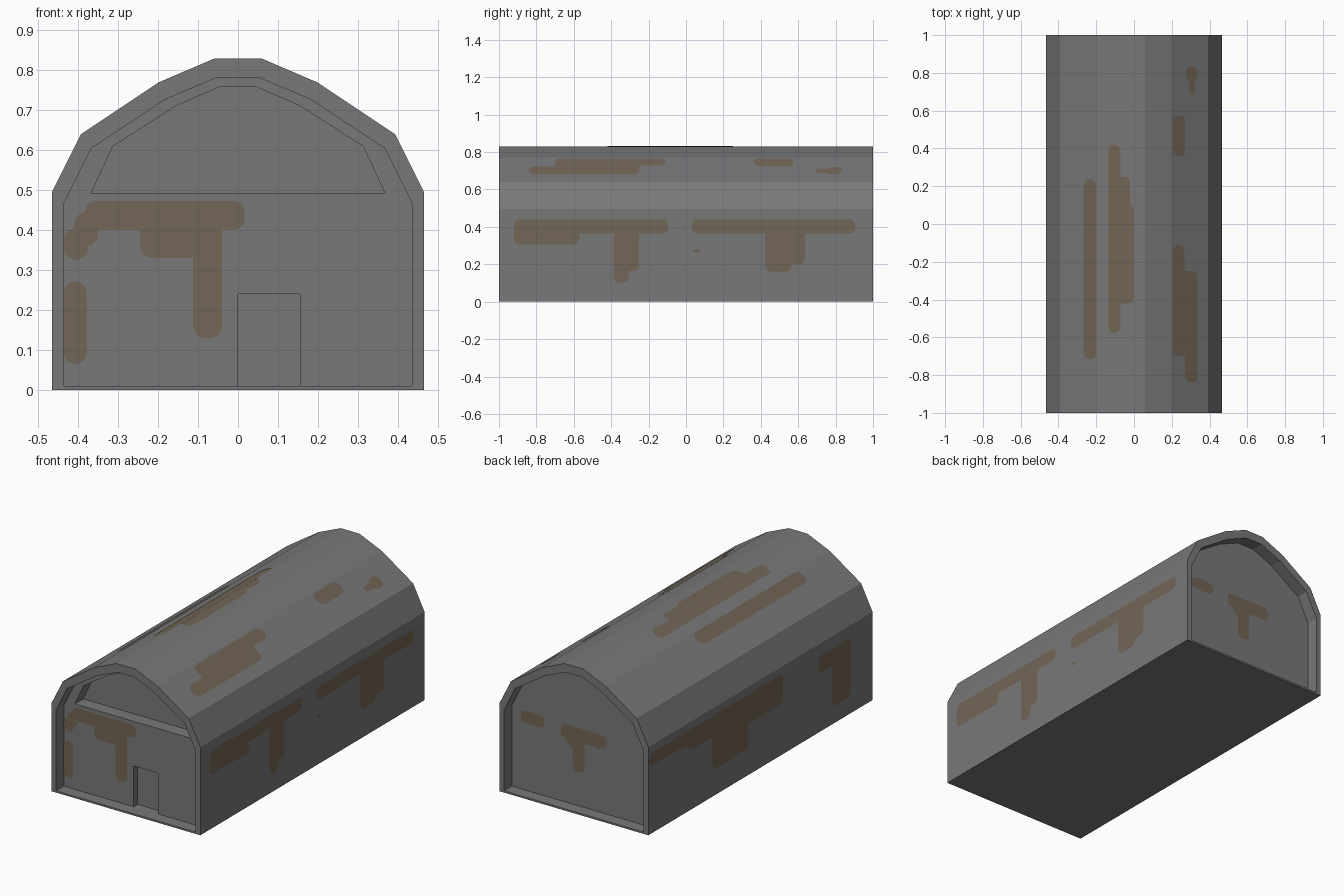
import bpy, bmesh, math
from mathutils import Vector

if "Cube" in bpy.data.objects:
    bpy.data.objects.remove(bpy.data.objects["Cube"])


def material(name, rgb):
    m = bpy.data.materials.new(name)
    m.diffuse_color = (*rgb, 1)
    m.use_nodes = True
    m.node_tree.nodes["Principled BSDF"].inputs["Base Color"].default_value = m.diffuse_color
    return m


GREY = material("grey_metal", (0.19, 0.19, 0.195))
RUST = material("brown_rust", (0.17, 0.132, 0.092))


def finish(bm, name, mat):
    mesh = bpy.data.meshes.new(name)
    bm.to_mesh(mesh)
    bm.free()
    mesh.materials.append(mat)
    ob = bpy.data.objects.new(name, mesh)
    bpy.context.collection.objects.link(ob)
    return ob


def mirrored(half):
    return half + [(-x, z) for x, z in reversed(half)]


# Profiles (x, z): half outlines mirrored, floor split where the door stands
DOOR_L, DOOR_R, DOOR_TOP = 0.0, 0.155, 0.24
DEPTH = 0.07
roof_half = [(.465, .497), (.393, .64), (.198, .77), (.058, .83)]
outer = mirrored([(.465, 0)] + roof_half) + [(DOOR_L, 0), (DOOR_R, 0)]
inner = mirrored([(.436, .01), (.436, .466), (.367, .605), (.182, .727), (.052, .782)])
inner += [(DOOR_L, .01), (DOOR_R, .01)]
window = mirrored([(.368, .492), (.313, .61), (.155, .711), (.047, .758)])
door = [(DOOR_L, .01), (DOOR_R, .01), (DOOR_R, DOOR_TOP), (DOOR_L, DOOR_TOP)]

# Hangar body: shell with end recesses, gable panel and doorway
bm = bmesh.new()


def ring(pts, y):
    return [bm.verts.new((x, y, z)) for x, z in pts]


def bridge(a, b):
    n = len(a)
    for i in range(n):
        j = (i + 1) % n
        bm.faces.new((a[i], a[j], b[j], b[i]))


def edge(a, b):
    return bm.edges.get((a, b)) or bm.edges.new((a, b))


ends = []
for s in (-1, 1):
    o, rim, wall = ring(outer, s), ring(inner, s), ring(inner, s * (1 - DEPTH))
    bridge(o, rim)
    bridge(rim, wall)
    ends.append((o, wall))
bridge(ends[0][0], ends[1][0])
bm.faces.new(ends[1][1])

front = ends[0][1]
fy = -1 + DEPTH
# doorway recess shares the floor points of the front wall
d_front = [front[-2], front[-1]] + ring(door[2:], fy)
d_back = ring(door, fy + 0.035)
bridge(d_front, d_back)
bm.faces.new(d_back)
# gable panel recess
w_front, w_back = ring(window, fy), ring(window, fy + 0.075)
bridge(w_front, w_back)
bm.faces.new(w_back)
# front wall filled around both openings
n = len(front)
rim_edges = [edge(front[i], front[(i + 1) % n]) for i in range(n) if i != n - 2]
rim_edges += [edge(d_front[i], d_front[(i + 1) % 4]) for i in (1, 2, 3)]
rim_edges += [edge(w_front[i], w_front[(i + 1) % len(w_front)]) for i in range(len(w_front))]
bmesh.ops.triangle_fill(bm, edges=rim_edges, use_beauty=True, use_dissolve=False)
bmesh.ops.recalc_face_normals(bm, faces=bm.faces[:])
finish(bm, "hangar_body", GREY)


# Rust patches: flat rounded pieces laid just over each surface
def rounded(u0, v0, u1, v1, r=0.03):
    r = min(r, (u1 - u0) / 2 - .001, (v1 - v0) / 2 - .001)
    pts = []
    for k, (cu, cv) in enumerate([(u1 - r, v1 - r), (u0 + r, v1 - r),
                                  (u0 + r, v0 + r), (u1 - r, v0 + r)]):
        for i in range(4):
            a = math.radians(90 * k + 30 * i)
            pts.append((cu + r * math.cos(a), cv + r * math.sin(a)))
    return pts


def add_patch(bm, pts, place, normal):
    normal = Vector(normal).normalized()
    f = bm.faces.new([bm.verts.new(Vector(place(u, v)) + normal * .002) for u, v in pts])
    f.normal_update()
    if f.normal.dot(normal) < 0:
        f.normal_flip()


def rust(name, rects, place, normal):
    bm = bmesh.new()
    for r in rects:
        add_patch(bm, rounded(*r), place, normal)
    finish(bm, name, RUST)


rust("front_wall_rust", [
    (-.385, .40, .018, .473), (-.436, .325, -.375, .405), (-.41, .36, -.35, .445),
    (-.245, .33, -.04, .44), (-.112, .13, -.04, .45), (-.436, .065, -.378, .272),
], lambda u, v: (u, fy, v), (0, -1, 0))

rust("back_wall_rust", [
    (.23, .39, .38, .46), (-.155, .37, .13, .45),
    (-.02, .33, .09, .42), (-.02, .2, .055, .42),
], lambda u, v: (u, -fy, v), (0, 1, 0))

rust("right_wall_rust", [
    (-.92, .365, -.095, .44), (-.92, .305, -.57, .44), (-.385, .165, -.25, .42),
    (-.385, .1, -.305, .3), (.03, .365, .905, .44), (.425, .16, .565, .42),
    (.51, .2, .635, .40), (.04, .262, .075, .282),
], lambda u, v: (.465, u, v), (1, 0, 0))

rust("left_wall_rust", [
    (-.2, .38, .995, .455), (-.2, .29, .43, .44), (.11, .15, .43, .4),
    (.3, .34, .65, .42), (-.8, .33, -.51, .43), (-.8, .1, -.63, .42),
], lambda u, v: (-.465, u, v), (-1, 0, 0))

# Roof rust is given in plan (x, y) and folded over the roof facets
roof_rects = [
    (-.135, -.575, -.07, .42), (-.13, .08, -.02, .25), (-.115, -.42, 0, .1),
    (-.265, -.715, -.2, .235),
    (.27, -.84, .335, -.6), (.205, -.7, .335, -.25), (.205, -.4, .265, -.11),
    (.205, .36, .27, .575), (.275, .75, .335, .835), (.292, .69, .322, .79),
]
bm = bmesh.new()
facets = mirrored(roof_half)
for (xb, zb), (xa, za) in zip(facets, facets[1:]):
    slope = (zb - za) / (xb - xa)
    for r in roof_rects:
        if min(r[2], xb) - max(r[0], xa) < .004:
            continue
        pts = [(min(max(x, xa), xb), y) for x, y in rounded(*r)]
        add_patch(bm, pts, lambda x, y: (x, y, za + slope * (x - xa)), (-slope, 0, 1))
finish(bm, "roof_rust", RUST)
